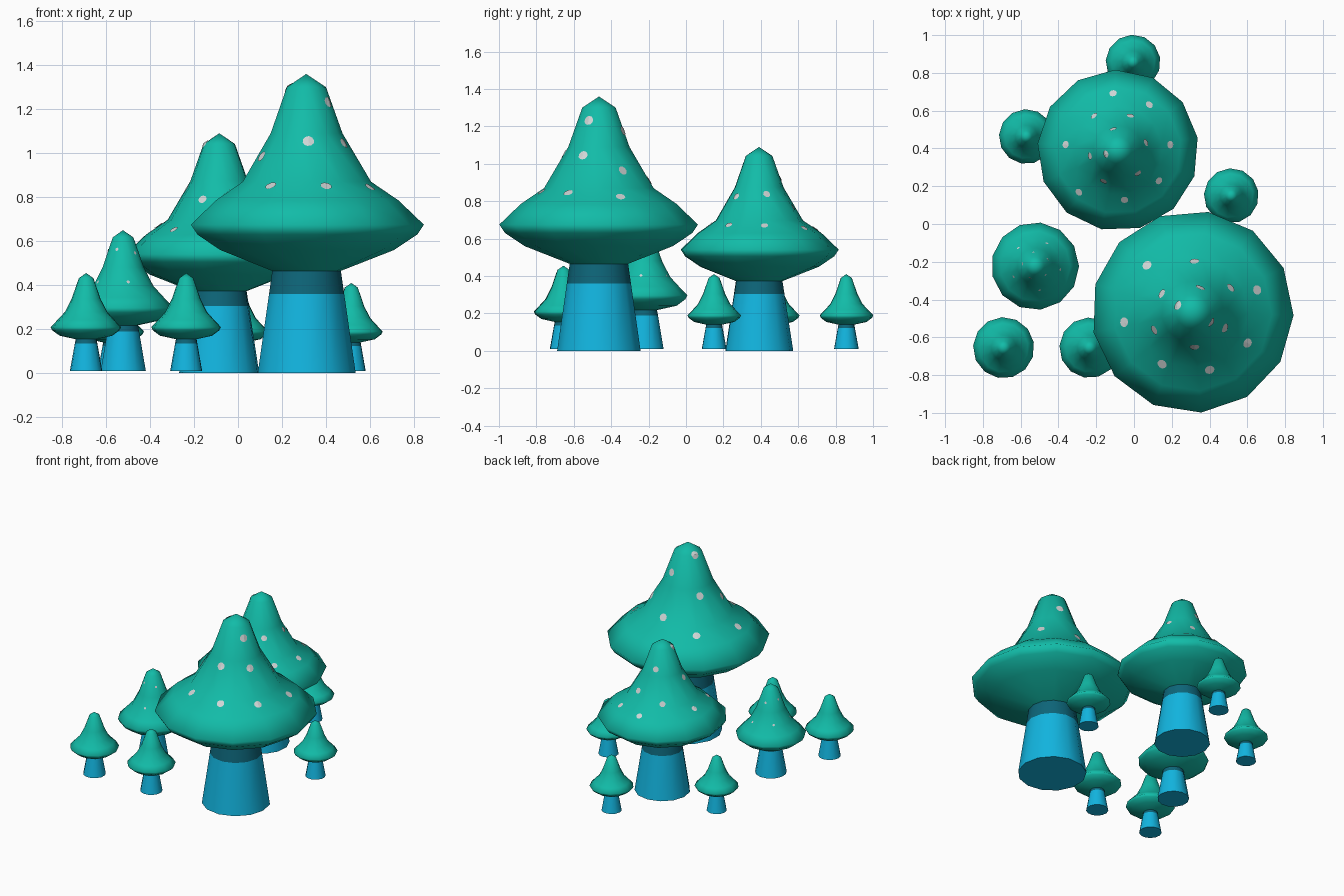
import bpy, bmesh
from math import sin, cos, pi, radians
from mathutils import Vector
from mathutils.bvhtree import BVHTree

if "Cube" in bpy.data.objects:
    bpy.data.objects.remove(bpy.data.objects["Cube"])

SIDES = 13


def material(name, rgb):
    m = bpy.data.materials.new(name)
    m.diffuse_color = (*rgb, 1)
    m.use_nodes = True
    m.node_tree.nodes["Principled BSDF"].inputs["Base Color"].default_value = m.diffuse_color
    return m


GREEN = material("cap_green", (0.006, 0.50, 0.39))
BLUE = material("stem_blue", (0.006, 0.46, 0.74))
DARK = material("stem_dark_blue", (0.004, 0.13, 0.19))
PALE = material("spot_pale", (0.62, 0.66, 0.66))

# profiles as (radius, height) of a full-size mushroom
TALL_CAP = [(0, 1.36), (0.09, 1.30), (0.165, 1.09), (0.295, 0.87), (0.42, 0.785),
            (0.535, 0.675), (0.505, 0.63), (0.40, 0.56), (0.15, 0.462)]
LOW_CAP = [(0, 1.36), (0.11, 1.29), (0.22, 1.0), (0.32, 0.82), (0.43, 0.71),
           (0.535, 0.61), (0.51, 0.565), (0.40, 0.49), (0.15, 0.44)]


def to_object(name, bm, mats):
    mesh = bpy.data.meshes.new(name)
    bm.to_mesh(mesh)
    bm.free()
    for m in mats:
        mesh.materials.append(m)
    ob = bpy.data.objects.new(name, mesh)
    bpy.context.collection.objects.link(ob)
    return ob


def lathe(profile, x, y, z0, sr, sz, phase):
    """Spin a profile into SIDES facets; open ends are closed."""
    bm = bmesh.new()
    rings = []
    for r, z in profile:
        n = SIDES if r else 1
        rings.append([bm.verts.new((x + r * sr * cos(phase + 2 * pi * i / SIDES),
                                    y + r * sr * sin(phase + 2 * pi * i / SIDES),
                                    z0 + z * sz)) for i in range(n)])
    for a, b in zip(rings, rings[1:]):
        for i in range(SIDES):
            j = (i + 1) % SIDES
            quad = [a[i % len(a)], b[i], b[j], a[j % len(a)]]
            bm.faces.new(list(dict.fromkeys(quad))).smooth = True
    for ring in (rings[0], rings[-1]):
        if len(ring) > 2:
            bm.faces.new(ring)
    bmesh.ops.recalc_face_normals(bm, faces=bm.faces)
    return bm


def spots(name, tree, points, radius):
    """Thin discs draped on the cap below each (x, y) point."""
    bm = bmesh.new()
    lift = min(0.004, radius * 0.25)
    for px, py in points:
        hit, normal, _, _ = tree.ray_cast(Vector((px, py, 3)), Vector((0, 0, -1)))
        if hit is None:
            continue
        u = normal.orthogonal().normalized()
        v = normal.cross(u)
        flat = [hit] + [hit + radius * (u * cos(k * pi / 5) + v * sin(k * pi / 5))
                        for k in range(10)]
        verts = []
        for p in flat:
            q = tree.ray_cast(p + normal * 0.1, -normal)[0] or p
            verts.append(bm.verts.new(q + normal * lift))
        for k in range(10):
            bm.faces.new((verts[0], verts[1 + k], verts[1 + (k + 1) % 10]))
    to_object(name, bm, [PALE])


def mushroom(name, x, y, z0, top, radius, phase, cap, stem_r, dark_z, dots=(), dot_r=0):
    sr, sz = radius / 0.535, (top - z0) / 1.36
    args = (x, y, z0, sr, sz, radians(phase))
    # cap
    bm = lathe(cap, *args)
    tree = BVHTree.FromBMesh(bm)
    to_object(name + "_cap", bm, [GREEN])
    # stem with a dark band under the cap
    h = cap[-1][1] + 0.02
    mid = stem_r + (0.155 - stem_r) * dark_z / h
    bm = lathe([(stem_r, 0), (mid, dark_z), (0.155, h)], *args)
    for f in bm.faces:
        f.material_index = int(f.calc_center_median().z > z0 + dark_z * sz)
    to_object(name + "_stem", bm, [BLUE, DARK])
    if dots:
        spots(name + "_spots", tree, dots, dot_r)


BIG_DOTS = [(.07, -.22), (.32, -.20), (.15, -.37), (.23, -.43), (.35, -.34),
            (.51, -.34), (.65, -.35), (-.05, -.52), (.11, -.56), (.41, -.52),
            (.48, -.55), (.60, -.63), (.15, -.74), (.32, -.65), (.40, -.77)]
MID_DOTS = [(-.11, .69), (.08, .63), (-.21, .57), (-.02, .57), (-.11, .50),
            (.06, .43), (.19, .42), (-.36, .42), (-.23, .36), (-.15, .37),
            (.02, .27), (.13, .23), (-.29, .17), (-.16, .23), (-.05, .13)]
THIRD_DOTS = [(-.52 + r * cos(a), -.22 + r * sin(a))
              for r, shift in ((.07, 0.5), (.13, 1.1))
              for a in [shift + 2 * pi * k / 5 for k in range(5)]]

mushroom("large_mushroom", .31, -.465, 0, 1.36, .535, -2, TALL_CAP, .225, .36, BIG_DOTS, .026)
mushroom("medium_mushroom", -.085, .39, 0, 1.09, .427, 9, TALL_CAP, .23, .38, MID_DOTS, .02)
mushroom("third_mushroom", -.523, -.223, .01, .65, .232, 0, LOW_CAP, .24, .38, THIRD_DOTS, .008)

# small mushrooms around the group: x, y, top, cap radius
SMALL = [(-.69, -.655, .455, .162), (-.235, -.655, .455, .16),
         (.515, .15, .41, .145), (-.005, .857, .41, .145), (-.57, .463, .41, .145)]
for i, (x, y, top, r) in enumerate(SMALL, 1):
    mushroom(f"small_mushroom_{i}", x, y, .01, top, r, 10, LOW_CAP, .245, .385)
